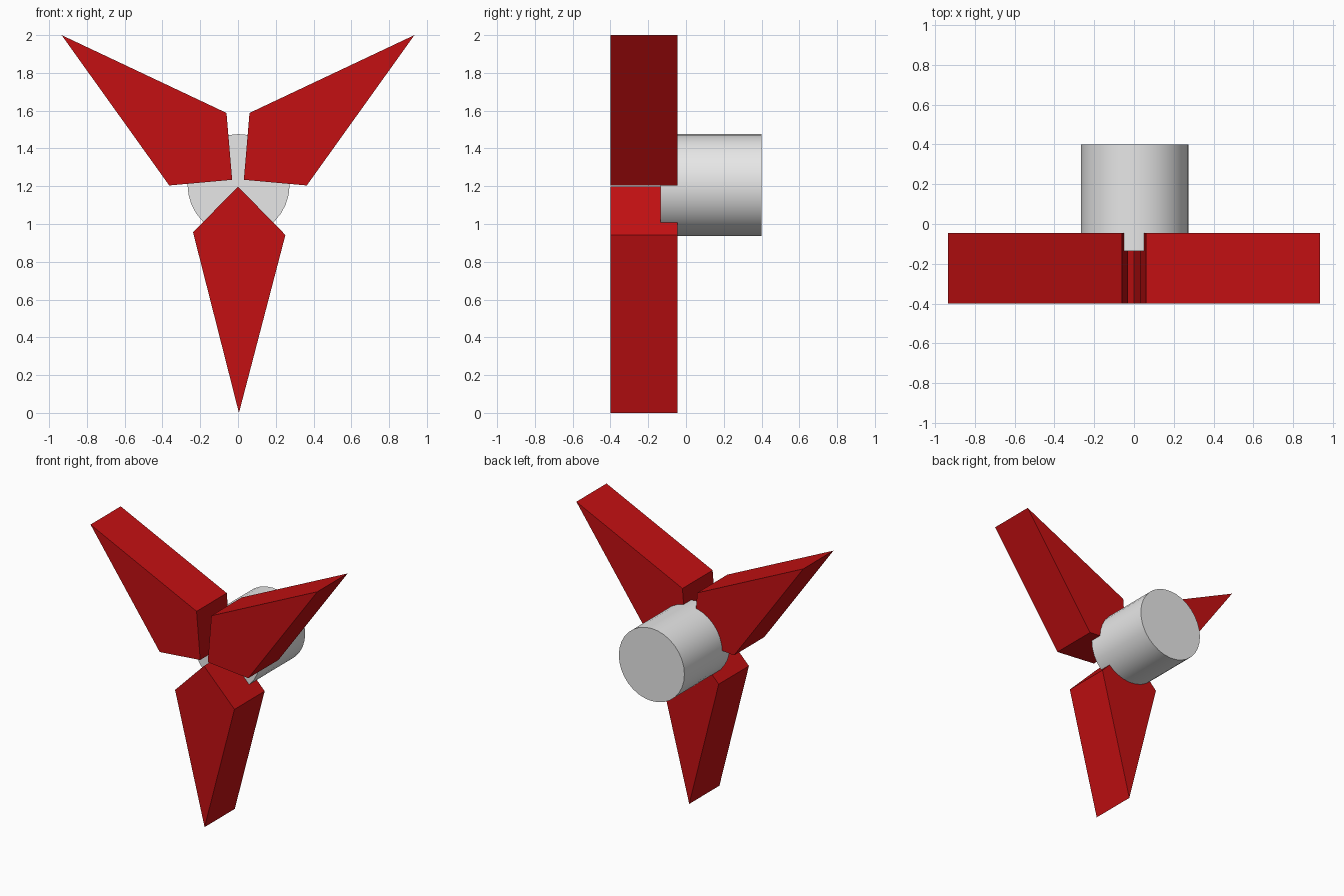
import bpy
import bmesh
import math

cube = bpy.data.objects.get("Cube")
if cube:
    bpy.data.objects.remove(cube, do_unlink=True)


def make_material(name, colour):
    mat = bpy.data.materials.new(name)
    mat.use_nodes = True
    mat.diffuse_color = colour
    mat.node_tree.nodes["Principled BSDF"].inputs["Base Color"].default_value = colour
    return mat


red = make_material("blade red", (0.55, 0.005, 0.006, 1))
grey = make_material("hub grey", (0.8, 0.8, 0.8, 1))

FRONT, BACK = -0.40, -0.045


def make_blade(name, outline):
    """Extrude an (x, z) outline from the front plane to the back plane."""
    bm = bmesh.new()
    face = bm.faces.new([bm.verts.new((x, FRONT, z)) for x, z in outline])
    moved = bmesh.ops.extrude_face_region(bm, geom=[face])["geom"]
    verts = [v for v in moved if isinstance(v, bmesh.types.BMVert)]
    bmesh.ops.translate(bm, verts=verts, vec=(0, BACK - FRONT, 0))
    bmesh.ops.recalc_face_normals(bm, faces=bm.faces)
    mesh = bpy.data.meshes.new(name)
    bm.to_mesh(mesh)
    bm.free()
    mesh.materials.append(red)
    obj = bpy.data.objects.new(name, mesh)
    bpy.context.collection.objects.link(obj)


# Two mirrored upper blades
upper = [(0.934, 2.0), (0.061, 1.588), (0.031, 1.234), (0.364, 1.204)]
make_blade("left_blade", upper)
make_blade("right_blade", [(-x, z) for x, z in upper])

# Lower blade, slightly skewed
make_blade("lower_blade", [(0.0, 1.198), (-0.238, 0.956), (0.005, 0.0), (0.251, 0.942)])

# Round hub behind the blades
bpy.ops.mesh.primitive_cylinder_add(
    vertices=32, radius=0.27, depth=0.535,
    location=(0.003, 0.1325, 1.206), rotation=(math.pi / 2, 0, 0))
hub = bpy.context.object
hub.name = "hub"
hub.data.materials.append(grey)
bpy.ops.object.shade_smooth_by_angle(angle=math.radians(30))
